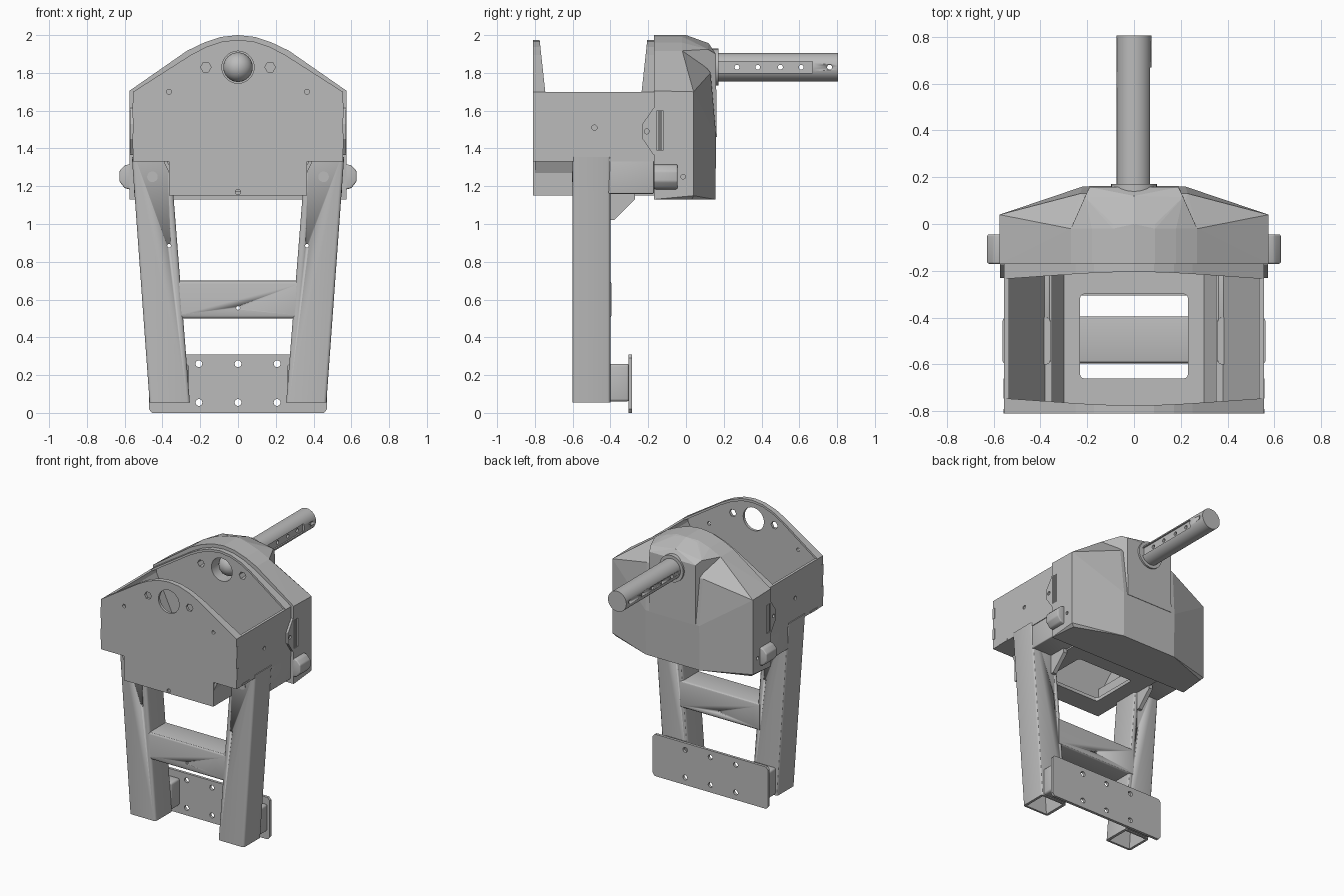
import bpy, bmesh, math
from mathutils import Matrix, Vector

if "Cube" in bpy.data.objects:
    bpy.data.objects.remove(bpy.data.objects["Cube"], do_unlink=True)

grey = bpy.data.materials.new("plain grey")
grey.use_nodes = True
COLOUR = (0.5, 0.5, 0.5, 1)
grey.diffuse_color = COLOUR
grey.node_tree.nodes["Principled BSDF"].inputs["Base Color"].default_value = COLOUR


def finish(name, bm):
    bmesh.ops.recalc_face_normals(bm, faces=bm.faces)
    mesh = bpy.data.meshes.new(name)
    bm.to_mesh(mesh)
    bm.free()
    mesh.materials.append(grey)
    obj = bpy.data.objects.new(name, mesh)
    bpy.context.collection.objects.link(obj)
    return obj


def activate(obj):
    bpy.ops.object.select_all(action='DESELECT')
    obj.select_set(True)
    bpy.context.view_layer.objects.active = obj


def smooth(obj):
    activate(obj)
    bpy.ops.object.shade_smooth_by_angle(angle=math.radians(30))
    return obj


def place(axis, p, q, t):
    return {'x': (t, p, q), 'y': (p, t, q), 'z': (p, q, t)}[axis]


def prism(name, axis, pts, a, b, bevel=0, min_len=0):
    """Extrude a flat outline along an axis; optionally round its long edges."""
    bm = bmesh.new()
    lo = [bm.verts.new(place(axis, p, q, a)) for p, q in pts]
    hi = [bm.verts.new(place(axis, p, q, b)) for p, q in pts]
    bm.faces.new(lo)
    bm.faces.new(hi)
    for i in range(len(pts)):
        j = (i + 1) % len(pts)
        bm.faces.new((lo[i], lo[j], hi[j], hi[i]))
    if bevel:
        edges = [e for e in bm.edges if e.calc_length() > min_len]
        bmesh.ops.bevel(bm, geom=edges, offset=bevel, segments=3, profile=0.5, affect='EDGES')
    obj = finish(name, bm)
    return smooth(obj) if bevel else obj


def box(name, x, y, z, bevel=0, min_len=0):
    return prism(name, 'z', [(x[0], y[0]), (x[1], y[0]), (x[1], y[1]), (x[0], y[1])],
                 z[0], z[1], bevel, min_len)


def rod(name, axis, p, q, r, a, b, n=24):
    ring = [(p + r * math.cos(2 * math.pi * i / n), q + r * math.sin(2 * math.pi * i / n))
            for i in range(n)]
    obj = prism(name, axis, ring, a, b)
    return smooth(obj) if n > 8 else obj


def hull(name, pts):
    """Convex solid, mirrored across x."""
    bm = bmesh.new()
    for x, y, z in pts:
        for s in ((1, -1) if x else (1,)):
            bm.verts.new((s * x, y, z))
    res = bmesh.ops.convex_hull(bm, input=bm.verts)
    junk = {v for v in res["geom_interior"] + res["geom_unused"] if isinstance(v, bmesh.types.BMVert)}
    bmesh.ops.delete(bm, geom=list(junk), context='VERTS')
    bmesh.ops.dissolve_limit(bm, angle_limit=0.02, verts=bm.verts, edges=bm.edges)
    return finish(name, bm)


def cut(obj, cutters):
    for c in cutters:
        c.hide_render = True
        mod = obj.modifiers.new("cut", 'BOOLEAN')
        mod.operation, mod.object = 'DIFFERENCE', c
        activate(obj)
        bpy.ops.object.modifier_apply(modifier=mod.name)
        bpy.data.objects.remove(c, do_unlink=True)


SIDES = ((1, "left"), (-1, "right"))
HOLE_Z = 1.83

# Arched end plates of the open tray
arch = [(0.555, 1.70), (0.25, 1.895), (0.17, 1.937), (0.085, 1.966), (0, 1.975)]
full_arch = arch + [(-x, z) for x, z in arch[-2::-1]]
outline = full_arch + [(-0.555, 1.33), (-0.365, 1.33), (-0.365, 1.15),
                       (0.365, 1.15), (0.365, 1.33), (0.555, 1.33)]


def port_cutters(a, b):
    return [rod("port_cutter", 'y', 0, HOLE_Z, 0.085, a, b, 32)] + [
        rod("hex_cutter", 'y', s * 0.17, HOLE_Z, 0.028, a, b, 6) for s, _ in SIDES]


def lip(name, y, direction):
    """Rim under the arch, deeper toward its ends."""
    bm = bmesh.new()
    rings = []
    for x, z in full_arch:
        d = direction * (0.065 - 0.03 * (z - 1.7) / 0.275)
        rings.append([bm.verts.new(c) for c in
                      ((x, y, z), (x, y + d, z), (x, y + d, z - 0.018), (x, y, z - 0.018))])
    for r, s in zip(rings, rings[1:]):
        for i in range(4):
            bm.faces.new((r[i], r[i - 1], s[i - 1], s[i]))
    bm.faces.new(rings[0])
    bm.faces.new(rings[-1])
    finish(name, bm)


for name, a, b in (("front_plate", -0.81, -0.79), ("rear_plate", -0.19, -0.17)):
    plate = prism(name, 'y', outline, a, b)
    cut(plate, port_cutters(a - 0.05, b + 0.05))
    if name == "front_plate":
        cut(plate, [rod("pin_cutter", 'y', s * 0.365, 1.70, 0.013, a - 0.05, b + 0.05, 16)
                    for s, _ in SIDES] + [rod("notch_cutter", 'y', 0, 1.17, 0.014, a - 0.05, b + 0.05, 16)])
lip("front_lip", -0.81, 1)
lip("rear_lip", -0.17, -1)

# Tray floor with its rectangular outlet
floor = box("tray_floor", (-0.36, 0.36), (-0.80, -0.18), (1.15, 1.175))
cut(floor, [box("outlet_cutter", (-0.23, 0.23), (-0.66, -0.30), (1.0, 1.3), 0.015, 0.29)])

# Housing behind the tray
top = [(0.575, 1.705), (0.27, 1.917), (0.18, 1.96), (0.09, 1.99), (0, 2.0)]
housing = hull("housing", [(x, -0.17, z) for x, z in top] + [(x, -0.02, z) for x, z in top[1:]] + [
    (0.575, -0.17, 1.13), (0.575, 0.04, 1.15), (0.555, 0.03, 1.13), (0.575, 0.04, 1.70),
    (0.23, 0.13, 1.80), (0.22, 0.16, 1.46), (0.22, 0.155, 1.13)])
cut(housing, port_cutters(-0.3, -0.03))
for s, side in SIDES:
    slots = [box("vent_cutter", sorted((s * 0.56, s * 0.6)), (y, y + 0.007), (1.39, 1.60))
             for y in (-0.165, -0.153, -0.141, -0.129)]
    cut(housing, slots + [rod("pin_cutter", 'x', -0.015, 1.25, 0.012, s * 0.55, s * 0.6, 16)])
hump = hull("housing_hump", [(x, -0.02, z) for x, z in top[1:]] + [
    (0, 0.0, 2.0), (0.09, 0.0, 1.985), (0.21, 0.115, 1.925), (0, 0.12, 1.957), (0.19, 0.158, 1.90),
    (0.19, 0.163, 1.46), (0.2, 0.02, 1.46), (0.25, -0.02, 1.6)])

# Barrel with a slot on its left and cross holes
rod("barrel_collar", 'y', 0, HOLE_Z, 0.098, 0.1, 0.172, 32)
barrel = rod("barrel", 'y', 0, HOLE_Z, 0.075, 0.0, 0.805, 40)
cut(barrel, [box("slot_cutter", (0.058, 0.1), (0.17, 0.67), (1.80, 1.86))] + [
    rod("pin_cutter", 'x', y, HOLE_Z, 0.013, -0.1, 0.1, 16) for y in (0.27, 0.38, 0.50, 0.61, 0.76)])
bm = bmesh.new()
bmesh.ops.create_uvsphere(bm, u_segments=32, v_segments=16, radius=0.078,
                          matrix=Matrix.Translation(Vector((0, -0.09, HOLE_Z))))
smooth(finish("barrel_inner_end", bm))

for s, side in SIDES:
    def span(a, b):
        return tuple(sorted((s * a, s * b)))

    def mirrored(pts):
        return [(s * x, z) for x, z in pts]

    # Tray walls, shoulders and sloping guide
    wall = box(side + "_tray_wall", span(0.535, 0.555), (-0.81, -0.17), (1.33, 1.70))
    cut(wall, [rod("pin_cutter", 'x', -0.485, 1.51, 0.014, s * 0.545, s * 0.6, 16)])
    box(side + "_tray_shoulder", span(0.35, 0.55), (-0.80, -0.18), (1.33, 1.345))
    box(side + "_well_wall", span(0.35, 0.365), (-0.81, -0.17), (1.15, 1.34))
    prism(side + "_sloping_guide", 'y', mirrored(
        [(0.545, 1.69), (0.30, 1.175), (0.315, 1.165), (0.545, 1.65)]), -0.80, -0.18)
    for z in (1.40, 1.56):
        box(side + "_corner_tab", span(0.55, 0.558), (-0.81, -0.79), (z, z + 0.08))
    box(side + "_lower_tab", span(0.55, 0.558), (-0.745, -0.66), (1.33, 1.345))

    # Latch plate and side knob
    latch = prism(side + "_latch_plate", 'x', [(-0.16, 1.36), (-0.175, 1.37), (-0.23, 1.45),
                  (-0.23, 1.53), (-0.175, 1.61), (-0.16, 1.62)], s * 0.55, s * 0.572)
    cut(latch, [rod("pin_cutter", 'x', -0.208, 1.49, 0.013, s * 0.56, s * 0.6, 16)])
    prism(side + "_knob", 'y', mirrored([(0.56, 1.32), (0.60, 1.31), (0.628, 1.28),
          (0.628, 1.225), (0.60, 1.19), (0.56, 1.18)]), -0.17, -0.045, 0.008)

    # Leaning hollow leg with a gusset and a stub for the mounting plate
    leg = prism(side + "_leg", 'y', mirrored([(0.255, 0.055), (0.468, 0.055), (0.562, 1.355),
                (0.358, 1.355)]), -0.60, -0.40, 0.016, 1.0)
    core = prism("core_cutter", 'y', mirrored([(0.271, 0.0), (0.446, 0.0), (0.54, 1.32),
                 (0.378, 1.32)]), -0.585, -0.415)
    cut(leg, [core] + [rod("pin_cutter", 'y', s * 0.365, 0.885, 0.01, -0.7, -0.3, 12)])
    rod(side + "_leg_bolt", 'y', s * 0.453, 1.25, 0.028, -0.604, -0.59)
    prism(side + "_gusset", 'x', [(-0.41, 1.18), (-0.27, 1.18), (-0.27, 1.13), (-0.38, 1.02),
          (-0.41, 1.02)], s * 0.36, s * 0.39)
    box(side + "_bracket", span(0.36, 0.55), (-0.41, -0.17), (1.16, 1.35), 0.006)
    box(side + "_plate_stub", span(0.262, 0.455), (-0.41, -0.30), (0.06, 0.26), 0.015, 0.1)

# Crossbar between the legs
bar = box("crossbar", (-0.325, 0.325), (-0.597, -0.395), (0.50, 0.70), 0.016, 0.5)
cut(bar, [rod("pin_cutter", 'y', 0, 0.555, 0.01, -0.7, -0.3, 12)])

# Mounting plate with bolt holes
mount = prism("mounting_plate", 'y', [(-0.472, 0.02), (-0.455, 0), (0.455, 0), (0.472, 0.02),
              (0.472, 0.29), (0.455, 0.31), (-0.455, 0.31), (-0.472, 0.29)], -0.305, -0.285)
cut(mount, [rod("bolt_cutter", 'y', x, z, 0.018, -0.4, -0.2, 20)
            for x in (-0.207, 0, 0.207) for z in (0.055, 0.26)])
